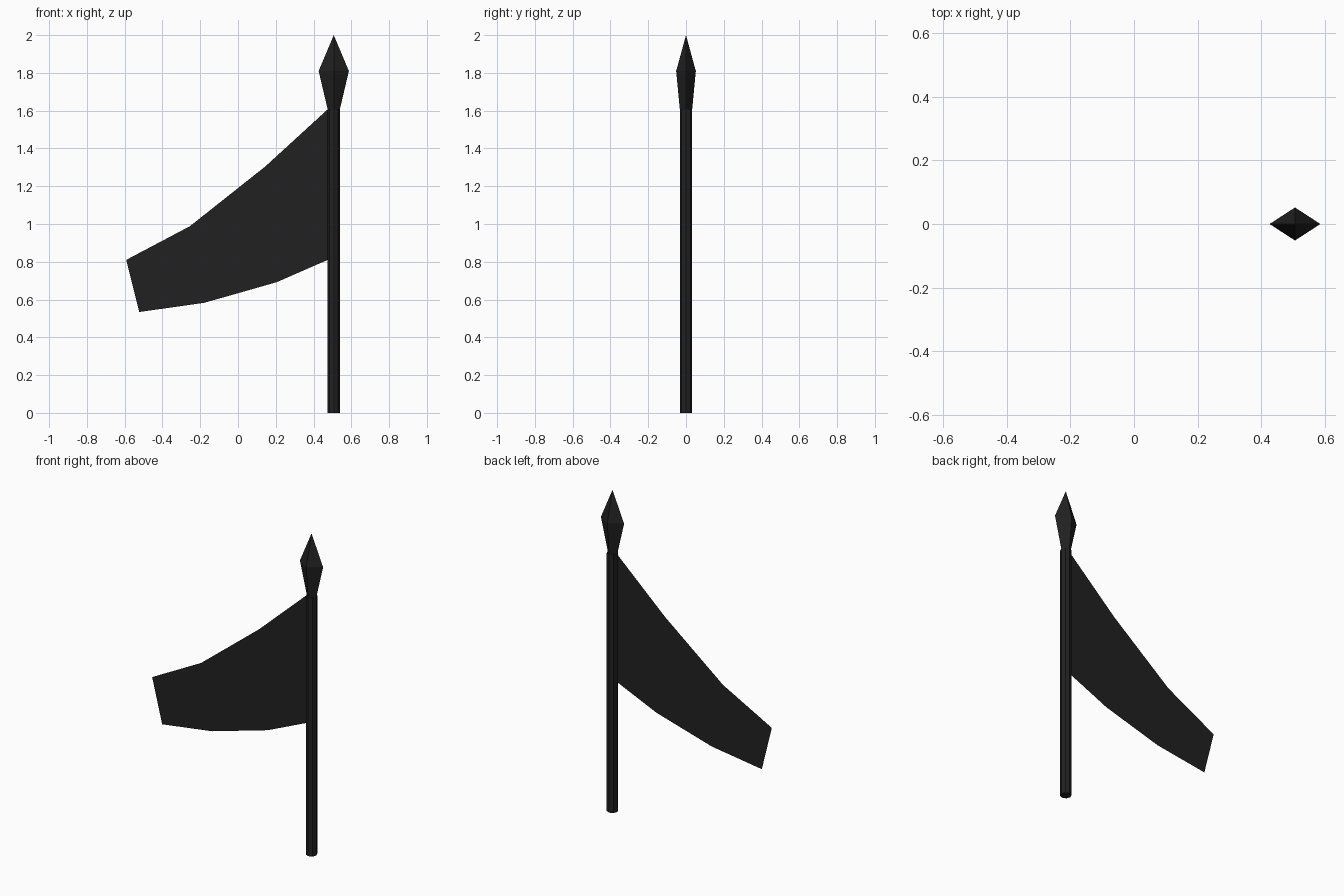
import bpy, bmesh, math

if "Cube" in bpy.data.objects:
    bpy.data.objects.remove(bpy.data.objects["Cube"])

X = 0.507   # pole axis

black = bpy.data.materials.new("charcoal black")
black.diffuse_color = (0.015, 0.015, 0.015, 1)
black.use_nodes = True
black.node_tree.nodes["Principled BSDF"].inputs["Base Color"].default_value = black.diffuse_color


def make(name, bm):
    me = bpy.data.meshes.new(name)
    bm.to_mesh(me)
    bm.free()
    me.materials.append(black)
    ob = bpy.data.objects.new(name, me)
    bpy.context.collection.objects.link(ob)
    return ob


def ring(bm, n, rx, ry, z):
    return [bm.verts.new((X + rx * math.cos(2 * math.pi * i / n),
                          ry * math.sin(2 * math.pi * i / n), z)) for i in range(n)]


def bridge(bm, a, b):
    n = len(a)
    for i in range(n):
        j = (i + 1) % n
        bm.faces.new((a[i], a[j], b[j], b[i]))


# pole: eight-sided shaft
bm = bmesh.new()
low, high = ring(bm, 8, 0.033, 0.033, 0), ring(bm, 8, 0.033, 0.033, 1.61)
bridge(bm, low, high)
bm.faces.new(low[::-1])
bm.faces.new(high)
make("pole", bm)

# spear tip: four-sided diamond
bm = bmesh.new()
base, wide = ring(bm, 4, 0.033, 0.033, 1.61), ring(bm, 4, 0.08, 0.052, 1.81)
bridge(bm, base, wide)
bm.faces.new(base[::-1])
tip = bm.verts.new((X, 0, 2.0))
for i in range(4):
    bm.faces.new((wide[i], wide[(i + 1) % 4], tip))
make("spear_tip", bm)

# flag: flat swept cloth in three panels
top = [(0.475, 1.607), (0.145, 1.305), (-0.255, 0.988), (-0.592, 0.81)]
bottom = [(0.475, 0.81), (0.205, 0.692), (-0.178, 0.583), (-0.523, 0.534)]
bm = bmesh.new()
t = [bm.verts.new((x, 0, z)) for x, z in top]
b = [bm.verts.new((x, 0, z)) for x, z in bottom]
for i in range(3):
    bm.faces.new((t[i], t[i + 1], b[i + 1], b[i]))
make("flag", bm)
